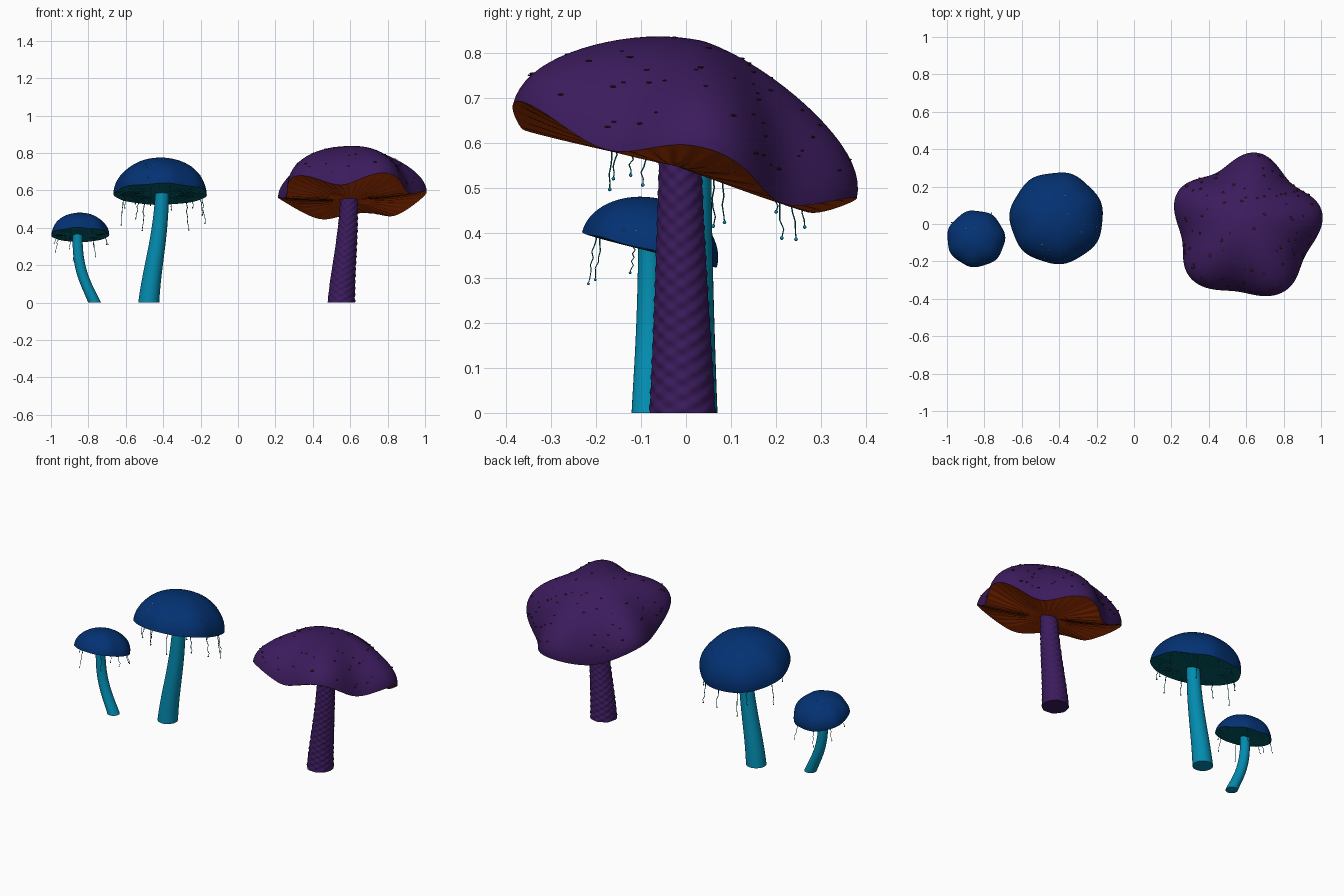
import bpy, bmesh, math, random
from mathutils import Vector, Matrix
from mathutils.geometry import interpolate_bezier

if "Cube" in bpy.data.objects:
    bpy.data.objects.remove(bpy.data.objects["Cube"])

random.seed(4)
TAU = 2 * math.pi


def mat(name, c):
    m = bpy.data.materials.new(name)
    m.diffuse_color = (*c, 1)
    m.use_nodes = True
    m.node_tree.nodes["Principled BSDF"].inputs["Base Color"].default_value = m.diffuse_color
    return m


PURPLE = mat("purple_skin", (0.044, 0.011, 0.108))
MAROON = mat("maroon_spot", (0.05, 0.008, 0.015))
ORANGE = mat("burnt_orange_gills", (0.46, 0.042, 0.001))
BLUE = mat("deep_blue_cap", (0.001, 0.031, 0.17))
TEAL = mat("teal_stem", (0.001, 0.26, 0.43))
GILL = mat("dark_teal_gills", (0.001, 0.13, 0.16))
PALE = mat("pale_cyan_dot", (0.1, 0.42, 0.5))


def finish(bm, name, mats, angle=180):
    bmesh.ops.recalc_face_normals(bm, faces=bm.faces)
    me = bpy.data.meshes.new(name)
    bm.to_mesh(me)
    bm.free()
    for m in mats:
        me.materials.append(m)
    for p in me.polygons:
        p.use_smooth = True
    ob = bpy.data.objects.new(name, me)
    bpy.context.collection.objects.link(ob)
    if angle < 180:
        bpy.context.view_layer.objects.active = ob
        ob.select_set(True)
        bpy.ops.object.shade_smooth_by_angle(angle=math.radians(angle))
        ob.select_set(False)


def loft(bm, rings):
    """Skin rings of points, return the vertex rings and face bands."""
    vs = [[bm.verts.new(p) for p in r] for r in rings]
    bands = []
    for a, b in zip(vs, vs[1:]):
        n = len(a)
        bands.append([bm.faces.new((a[i], a[(i + 1) % n], b[(i + 1) % n], b[i]))
                      for i in range(n)])
    return vs, bands


class Cap:
    """Tilted dome with a lobed, wavy rim."""

    def __init__(self, c, R, h, lobes, phase, out, wave, drop, tilt, cone=0.0, sag=0.0):
        self.R, self.h, self.lobes, self.phase = R, h, lobes, phase
        self.out, self.wave, self.drop = out, wave, drop
        self.cone, self.sag = cone, sag
        self.M = Matrix.Translation(c) @ Matrix.Rotation(-tilt, 4, 'X')

    def place(self, s, a, L, z):
        r = self.R * s + self.out * L
        z += self.wave * L - self.sag * max(0, math.sin(a)) * s
        return self.M @ Vector((r * math.cos(a), r * math.sin(a), z))

    def lobe(self, a):
        return math.cos(self.lobes * (a - self.phase))

    def top(self, t, a):
        s = math.sin(t * math.pi / 2)
        dome = math.cos(t * math.pi / 2)
        z = self.h * (dome * (1 - self.cone) + (1 - s ** 1.7) * self.cone)
        return self.place(s, a, self.lobe(a) * s ** 3, z)

    def under(self, s, a, gills, depth):
        k = math.cos(a * gills)
        z = -self.drop * (1 - s ** 2)
        # gills fade out toward the stem and the rim
        z -= depth * k * s * math.sin(math.pi * min(1, s)) ** 0.5
        return self.place(s, a, self.lobe(a) * s ** 2, z)

    def build(self, name, skin, gill, gills, depth):
        n = gills * 6
        ang = [TAU * i / n for i in range(n)]
        rings = [[self.top(t, a) for a in ang] for t in
                 [0.02] + [i / 18 for i in range(1, 19)]]
        up = len(rings) - 1
        rings += [[self.under(s, a, gills, depth) for a in ang]
                  for s in (0.985, 0.95, 0.88, 0.78, 0.65, 0.5, 0.35, 0.2, 0.08)]
        bm = bmesh.new()
        vs, bands = loft(bm, rings)
        bm.faces.new(vs[0])
        bm.faces.new(vs[-1]).material_index = 1
        for band in bands[up:]:
            for f in band:
                f.material_index = 1
        finish(bm, name, [skin, gill], 70)

    def spots(self, name, m, count, size):
        bm = bmesh.new()
        for _ in range(count):
            t = math.sqrt(random.uniform(0.01, 0.75))
            p = self.top(t, random.uniform(0, TAU))
            s = size * random.uniform(0.6, 1.2)
            S = Matrix.Diagonal((s * 1.2, s, s * 0.35, 1))
            turn = Matrix.Rotation(random.uniform(0, 3), 4, 'Z')
            bmesh.ops.create_icosphere(bm, subdivisions=2, radius=1,
                                       matrix=Matrix.Translation(p) @ turn @ S)
        finish(bm, name, [m])

    def threads(self, name, count, lo, hi, r):
        """Wiggly hanging threads ending in small drops."""
        bm = bmesh.new()
        for i in range(count):
            a = TAU * (i + random.uniform(0.2, 0.8)) / count
            p = self.under(random.uniform(0.75, 0.92), a, 1, 0) + Vector((0, 0, 0.01))
            L = random.uniform(lo, hi)
            drift = Vector((math.cos(a), math.sin(a), 0)) * 0.02
            rings = []
            for j in range(9):
                w = j / 8
                q = p + drift * w + Vector((random.uniform(-1, 1) * 0.004,
                                            random.uniform(-1, 1) * 0.004, -L * w))
                rr = r * (1 - 0.4 * w)
                rings.append([q + Vector((rr * math.cos(TAU * k / 6),
                                          rr * math.sin(TAU * k / 6), 0)) for k in range(6)])
            loft(bm, rings)
            old = set(bm.faces)
            bmesh.ops.create_icosphere(bm, subdivisions=2, radius=r * 1.7,
                                       matrix=Matrix.Translation(q))
            for f in set(bm.faces) - old:
                f.material_index = 1
        finish(bm, name, [GILL, TEAL])


def stem(name, pts, r0, r1, m, scaly=0.0):
    n, rows = (72, 200) if scaly else (32, 40)
    rings = []
    for j, p in enumerate(interpolate_bezier(*[Vector(p) for p in pts], rows + 1)):
        r = r1 + (r0 - r1) * (1 - j / rows) ** 1.1
        ring = []
        for i in range(n):
            a = TAU * i / n
            # soft scales in staggered spirals
            bump = math.sin(TAU * p.z / 0.034 + 8 * a) + math.sin(TAU * p.z / 0.034 - 7 * a)
            q = r + scaly * bump
            ring.append(p + Vector((q * math.cos(a), q * math.sin(a), 0)))
        rings.append(ring)
    bm = bmesh.new()
    vs, _ = loft(bm, rings)
    bm.faces.new(vs[0])
    bm.faces.new(vs[-1])
    finish(bm, name, [m], 70)


# Large purple mushroom
big = Cap((0.6, -0.018, 0.578), 0.381, 0.255, 5, math.radians(10), 0.032, 0.03, 0.03,
          0.235, 0.18, 0.035)
big.build("large_cap", PURPLE, ORANGE, 48, 0.004)
big.spots("large_cap_spots", MAROON, 85, 0.0065)
stem("large_stem", [(0.553, -0.008, 0), (0.56, -0.008, 0.2), (0.595, -0.013, 0.35),
                    (0.595, -0.013, 0.62)], 0.073, 0.045, PURPLE, 0.0012)

# Medium blue mushroom
mid = Cap((-0.414, 0.03, 0.58), 0.249, 0.192, 7, math.radians(20), 0.004, 0.002, 0.004, 0.23)
mid.build("medium_cap", BLUE, GILL, 44, 0.002)
mid.spots("medium_cap_dots", PALE, 16, 0.0035)
mid.threads("medium_threads", 12, 0.08, 0.17, 0.0024)
stem("medium_stem", [(-0.477, 0.014, 0), (-0.46, 0.014, 0.2), (-0.41, 0.016, 0.35),
                     (-0.405, 0.02, 0.62)], 0.056, 0.036, TEAL)

# Small blue mushroom
low = Cap((-0.845, -0.08, 0.362), 0.154, 0.116, 7, math.radians(5), 0.003, 0.0015, 0.003, 0.25)
low.build("small_cap", BLUE, GILL, 36, 0.0014)
low.spots("small_cap_dots", PALE, 8, 0.0025)
low.threads("small_threads", 8, 0.05, 0.12, 0.0018)
stem("small_stem", [(-0.767, -0.087, 0), (-0.81, -0.085, 0.1), (-0.87, -0.08, 0.18),
                    (-0.855, -0.08, 0.4)], 0.034, 0.026, TEAL)
